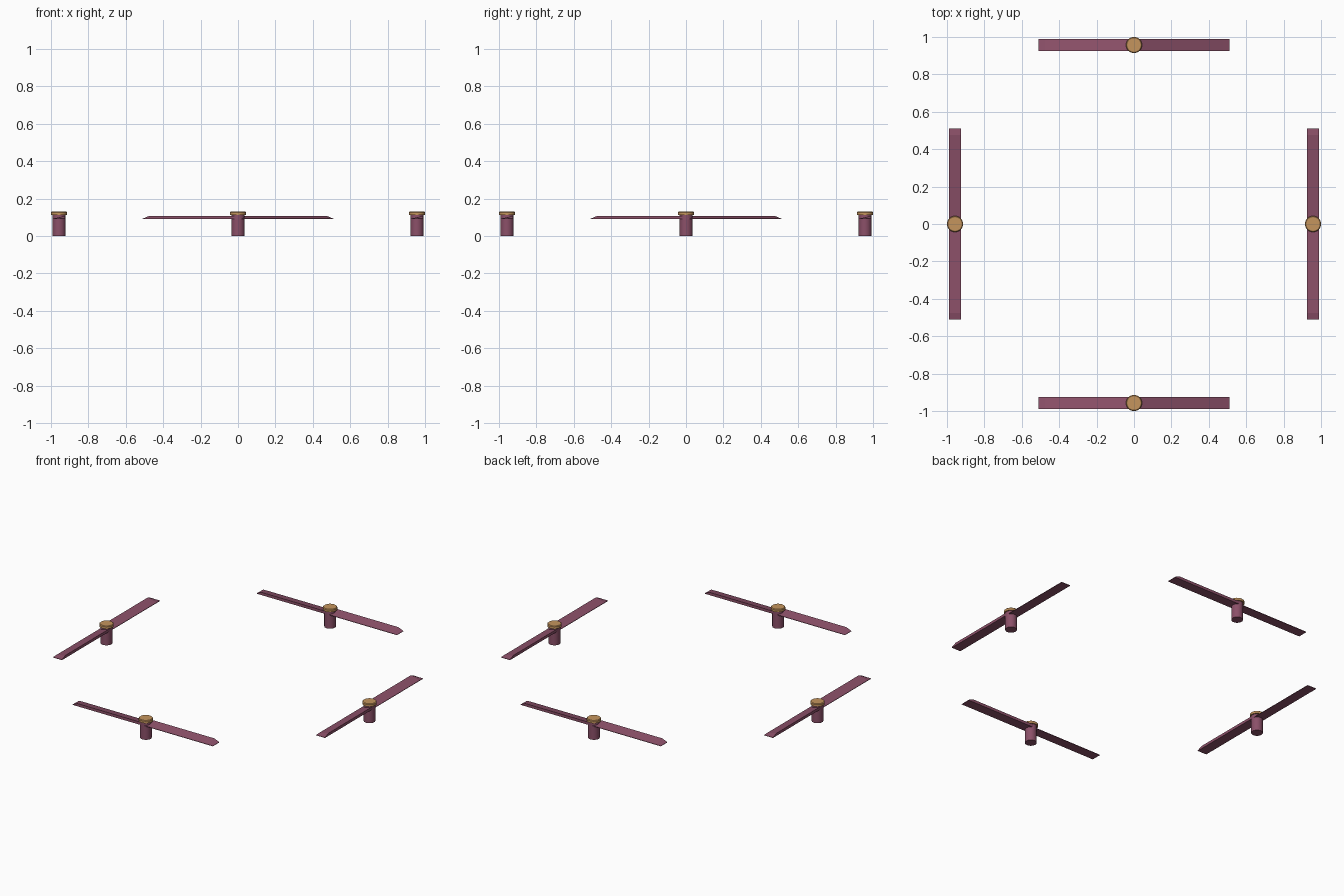
import bpy, bmesh, math
from mathutils import Matrix, Vector

cube = bpy.data.objects.get("Cube")
if cube:
    bpy.data.objects.remove(cube, do_unlink=True)


def material(name, color):
    m = bpy.data.materials.new(name)
    m.use_nodes = True
    m.diffuse_color = (*color, 1)
    m.node_tree.nodes["Principled BSDF"].inputs["Base Color"].default_value = (*color, 1)
    return m


plum = material("plum", (0.26, 0.08, 0.14))
brass = material("brass", (0.56, 0.30, 0.11))
ARM = 0.957


def finish(name, bm, mat, place, smooth=False):
    bmesh.ops.recalc_face_normals(bm, faces=bm.faces)
    mesh = bpy.data.meshes.new(name)
    bm.to_mesh(mesh)
    bm.free()
    mesh.materials.append(mat)
    obj = bpy.data.objects.new(name, mesh)
    bpy.context.collection.objects.link(obj)
    obj.matrix_world = place
    if smooth:
        bpy.ops.object.select_all(action="DESELECT")
        obj.select_set(True)
        bpy.context.view_layer.objects.active = obj
        bpy.ops.object.shade_smooth_by_angle(angle=math.radians(35))
    return obj


def drum(name, radius, low, high, mat, place, bevel=0):
    bm = bmesh.new()
    bmesh.ops.create_cone(bm, cap_ends=True, segments=24, radius1=radius, radius2=radius,
                          depth=high - low, matrix=Matrix.Translation((0, 0, (low + high) / 2)))
    if bevel:
        rim = [e for e in bm.edges if all(v.co.z > (low + high) / 2 for v in e.verts)]
        bmesh.ops.bevel(bm, geom=rim, offset=bevel, segments=1, affect="EDGES")
    finish(name, bm, mat, place, smooth=True)


def blades(name, place):
    # Two opposed wedge blades, each with a chamfered tip
    bm = bmesh.new()
    half, low, thin, high = 0.033, 0.09, 0.093, 0.108
    for turn in (0, math.pi):
        spin = Matrix.Rotation(turn, 4, "Z")
        rings = []
        for x, top_thin, top_high in ((0, thin, high), (0.475, thin, high), (0.51, low + 0.002, low + 0.003)):
            section = ((-half, low), (half, low), (half, top_high), (-half, top_thin))
            rings.append([bm.verts.new(spin @ Vector((x, y, z))) for y, z in section])
        for a, b in zip(rings, rings[1:]):
            for i in range(4):
                j = (i + 1) % 4
                bm.faces.new((a[i], a[j], b[j], b[i]))
        bm.faces.new(rings[0])
        bm.faces.new(rings[-1])
    finish(name, bm, plum, place)


# One rotor on each side, turned to follow the ring
for side, angle in (("front", 0), ("left", 90), ("back", 180), ("right", 270)):
    place = Matrix.Rotation(math.radians(angle), 4, "Z") @ Matrix.Translation((0, -ARM, 0))
    drum(side + "_motor_post", 0.035, 0, 0.112, plum, place)
    blades(side + "_propeller_blades", place)
    drum(side + "_hub_cap", 0.043, 0.112, 0.13, brass, place, bevel=0.004)
